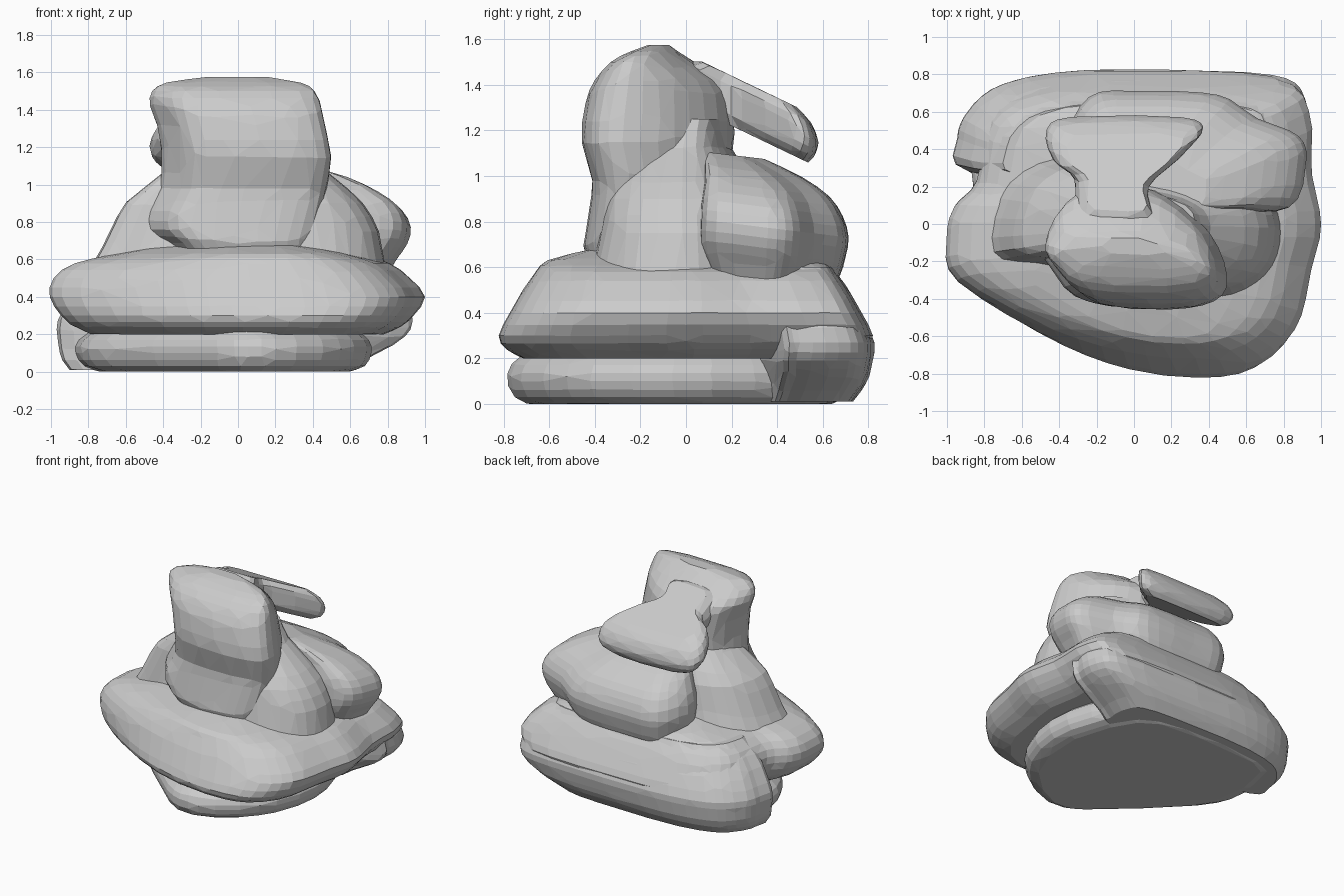
import bpy
import bmesh
from mathutils import Vector

default_cube = bpy.data.objects.get("Cube")
if default_cube:
    bpy.data.objects.remove(default_cube, do_unlink=True)

# One plain grey stone colour
stone = bpy.data.materials.new("stone_grey")
stone.use_nodes = True
stone_colour = (0.6, 0.6, 0.6, 1)
stone.diffuse_color = stone_colour
stone.node_tree.nodes["Principled BSDF"].inputs["Base Color"].default_value = stone_colour


def spline(points, steps, closed):
    """Catmull-Rom curve through points of any dimension."""
    points = [Vector(p) for p in points]
    count = len(points)

    def pick(i):
        return points[i % count] if closed else points[max(0, min(count - 1, i))]

    result = []
    for i in range(count if closed else count - 1):
        a, b, c, d = (pick(i + k) for k in (-1, 0, 1, 2))
        for s in range(steps):
            t = s / steps
            result.append(b + t / 2 * ((c - a) + t * ((2 * a - 5 * b + 4 * c - d)
                          + t * (3 * b - a - 3 * c + d))))
    if not closed:
        result.append(points[-1])
    return result


def stone_part(name, outline, levels, slope=0, pivot_y=0, detail=0.45):
    """Stack a rounded outline; each level is z, scale x, scale y, shift x, shift y.
    The slope tilts the stack so that it drops towards the back."""
    ring_points = spline(outline, 4, True)
    bm = bmesh.new()
    rings = []
    for z, scale_x, scale_y, shift_x, shift_y in spline(levels, 2, False):
        ring = []
        for p in ring_points:
            x = p.x * scale_x + shift_x
            y = p.y * scale_y + shift_y
            ring.append(bm.verts.new((x, y, z - slope * (y - pivot_y))))
        rings.append(ring)
    count = len(ring_points)
    for low, high in zip(rings, rings[1:]):
        for i in range(count):
            j = (i + 1) % count
            bm.faces.new((low[i], low[j], high[j], high[i]))
    bm.faces.new(rings[0][::-1])
    bm.faces.new(rings[-1])
    bmesh.ops.recalc_face_normals(bm, faces=bm.faces)
    mesh = bpy.data.meshes.new(name)
    bm.to_mesh(mesh)
    bm.free()
    mesh.materials.append(stone)
    part = bpy.data.objects.new(name, mesh)
    bpy.context.collection.objects.link(part)
    # Irregular chiselled facets
    facets = part.modifiers.new("facets", 'DECIMATE')
    facets.ratio = detail
    return part


# Flat foot with a diagonal front edge
stone_part("base_slab",
           [(.71, -.1), (.6, -.45), (.35, -.7), (.05, -.78), (-.25, -.58), (-.74, -.1),
            (-.86, .2), (-.85, .5), (-.7, .68), (0, .72), (.45, .62), (.66, .25)],
           [(0, .84, .88, 0, 0), (.03, .95, .96, 0, 0), (.1, 1, 1, 0, 0),
            (.17, .98, .98, 0, 0), (.24, .86, .88, 0, 0)])

# Heavy roll along the back edge, reaching the ground on the right
stone_part("rear_roll",
           [(.85, .4), (.93, .5), (.93, .65), (.82, .78), (.4, .82), (-.3, .82),
            (-.7, .75), (-.88, .62), (-.95, .46), (-.88, .28), (0, .2)],
           [(.01, .78, .86, -.14, .02), (.06, .84, .92, -.12, .01),
            (.12, .91, .96, -.07, .01), (.19, .97, .99, -.02, 0), (.27, .99, 1, 0, 0),
            (.4, .94, .92, .02, .01), (.5, .86, .82, .02, .03),
            (.6, .74, .7, .02, .07)])

# Broad overhanging slab
stone_part("main_slab",
           [(1, 0), (.95, .3), (.94, .62), (.78, .79), (0, .82), (-.5, .78), (-.76, .62),
            (-.84, .25), (-.96, .1), (-1, -.08), (-.94, -.33), (-.4, -.65), (.1, -.8),
            (.6, -.8), (.86, -.6), (.95, -.25)],
           [(.2, .78, .87, 0, 0), (.24, .87, .96, 0, 0), (.3, .94, 1, 0, 0),
            (.4, 1, .94, 0, 0), (.5, .95, .87, -.03, 0), (.58, .84, .8, -.03, 0),
            (.63, .64, .74, -.01, 0), (.68, .4, .5, 0, 0)])

# Sloping shoulders under the head
stone_part("shoulders",
           [(.78, -.05), (.7, .15), (.35, .3), (-.3, .38), (-.65, .22), (-.74, -.15),
            (-.45, -.23), (0, -.38), (.45, -.4), (.7, -.27)],
           [(.4, 1.2, 1.15, -.03, 0), (.58, 1.02, 1.02, -.01, 0), (.75, .94, .92, .02, 0),
            (.9, .83, .85, .02, 0), (1.02, .65, .7, .03, 0), (1.13, .48, .52, .03, 0),
            (1.25, .38, .42, .03, .02)])

# Bulging lobe on the back left
stone_part("back_lobe",
           [(.92, .32), (.88, .47), (.65, .57), (.45, .69), (.05, .71), (-.24, .68),
            (-.35, .4), (-.1, .1), (.45, .07), (.83, .09)],
           [(.55, .88, .82, 0, .05), (.61, .92, .92, 0, .02), (.69, .98, .98, 0, 0),
            (.78, 1, 1, 0, 0), (.87, .95, .95, 0, .01), (.95, .83, .84, 0, .03),
            (1.02, .66, .66, 0, .04), (1.08, .4, .4, .02, .06)],
           slope=.12, pivot_y=.3)

# Tall leaning head with a flat front
stone_part("head",
           [(-.42, -.08), (-.35, -.28), (-.18, -.43), (.28, -.45), (.49, -.34),
            (.4, -.05), (.1, .18), (-.27, .18)],
           [(.6, .75, .85, 0, -.03), (.69, .86, .96, -.04, -.01),
            (.76, 1, .96, -.07, 0), (.86, 1.02, .93, -.06, 0), (.98, .98, .9, -.01, 0),
            (1.15, .99, 1, .01, 0), (1.32, .98, .96, -.02, 0), (1.42, 1, .83, -.05, -.02),
            (1.5, .95, .55, -.06, -.08), (1.545, .78, .32, -.05, -.1),
            (1.575, .35, .14, -.02, -.1)])

# Thick flap hanging behind the head
stone_part("rear_flap",
           [(.37, .52), (.2, .575), (-.35, .57), (-.47, .49), (-.43, .34), (-.32, .24),
            (-.28, .02), (.08, .02), (.08, .2), (.26, .37)],
           [(1.22, .78, .8, -.01, .07), (1.26, .94, .95, 0, .01), (1.33, 1, 1, 0, 0),
            (1.4, .93, .93, 0, .01), (1.44, .74, .72, -.01, .07)],
           slope=.48, pivot_y=.2)
